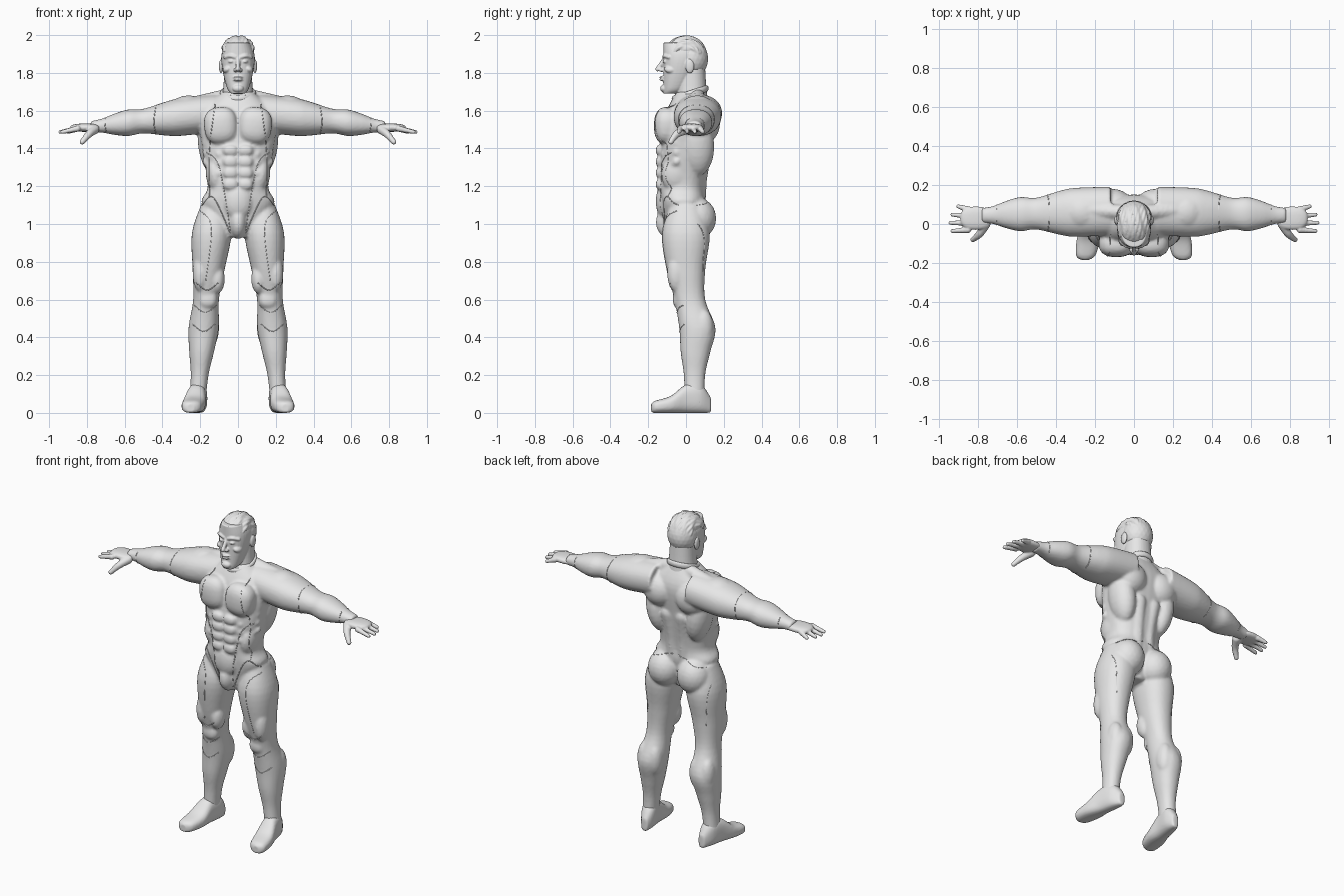
import bpy, bmesh, math
from mathutils import Vector, Matrix
from mathutils.bvhtree import BVHTree

cube = bpy.data.objects.get("Cube")
if cube:
    bpy.data.objects.remove(cube, do_unlink=True)

shade = (0.8, 0.8, 0.8, 1)
grey = bpy.data.materials.new("plain_grey")
grey.use_nodes = True
grey.diffuse_color = shade
grey.node_tree.nodes["Principled BSDF"].inputs["Base Color"].default_value = shade


def smooth_path(rows, steps):
    """Smooth curve through rows of equal length."""
    result = []
    last = len(rows) - 1
    for i in range(last):
        before, start = rows[max(i - 1, 0)], rows[i]
        end, after = rows[i + 1], rows[min(i + 2, last)]
        for step in range(steps):
            t = step / steps
            row = []
            for p, q, r, s in zip(before, start, end, after):
                leave, arrive = (r - p) / 2, (s - q) / 2
                bend = r - q
                row.append(q + t * (leave + t * (3 * bend - 2 * leave - arrive
                                                 + t * (leave + arrive - 2 * bend))))
            result.append(row)
    result.append(list(rows[last]))
    return result


def loft(bm, axis, rows, power=2.2, sides=32):
    """Skin of rings across an axis; each row is a centre (x, y, z) and two radii."""
    across = [k for k in range(3) if k != axis]
    rings = []
    for row in smooth_path(rows, 5):
        ring = []
        for k in range(sides):
            angle = math.tau * k / sides
            point = Vector(row[:3])
            for which, reach, radius in zip(across, (math.cos(angle), math.sin(angle)), row[3:]):
                point[which] += radius * math.copysign(abs(reach) ** (2 / power), reach)
            ring.append(bm.verts.new(point))
        rings.append(ring)
    faces = [bm.faces.new(rings[0]), bm.faces.new(rings[-1])]
    for lower, upper in zip(rings, rings[1:]):
        for k in range(sides):
            n = (k + 1) % sides
            faces.append(bm.faces.new((lower[k], lower[n], upper[n], upper[k])))
    bmesh.ops.recalc_face_normals(bm, faces=faces)


def blob(bm, centre, radii, lean=0, power=1.0, detail=3):
    """Ellipsoid leaning about the y axis; a power below one makes it boxier."""
    rotation = Matrix.Rotation(lean, 3, 'Y')
    for vert in bmesh.ops.create_icosphere(bm, subdivisions=detail, radius=1)["verts"]:
        shape = Vector([r * math.copysign(abs(c) ** power, c) for r, c in zip(radii, vert.co)])
        vert.co = Vector(centre) + rotation @ shape


def chain(bm, points, steps=8):
    """Overlapping balls along a path of (x, y, z, radius)."""
    for x, y, z, radius in smooth_path(points, steps):
        blob(bm, (x, y, z), (radius, radius, radius), detail=2)


def fuse(name, bm, voxel, iterations, mirror=True):
    """Turn overlapping parts into one smooth skin."""
    mesh = bpy.data.meshes.new(name)
    bm.to_mesh(mesh)
    bm.free()
    mesh.materials.append(grey)
    part = bpy.data.objects.new(name, mesh)
    bpy.context.collection.objects.link(part)
    if mirror:
        part.modifiers.new("mirror", 'MIRROR').use_mirror_merge = False
    skin = part.modifiers.new("skin", 'REMESH')
    skin.mode = 'VOXEL'
    skin.voxel_size = voxel
    skin.use_smooth_shade = True
    soften = part.modifiers.new("soften", 'SMOOTH')
    soften.factor = 0.5
    soften.iterations = iterations
    return part


# Torso: height, half width, front and back depth
bm = bmesh.new()
trunk = [(.93, .05, .11, .06), (1.1, .19, .13, .1), (1.2, .16, .14, .1),
         (1.4, .19, .14, .13), (1.58, .2, .11, .15), (1.7, .08, .05, .1)]
loft(bm, 2, [(0, (back - front) / 2, z, width, (back + front) / 2)
             for z, width, front, back in trunk], power=2.4)
# Chest, abdomen and pelvis
blob(bm, (.09, -.1, 1.52), (.09, .07, .1), lean=.1, power=.8)
for row in range(4):
    blob(bm, (.04, -.13, 1.39 - .06 * row), (.04, .03, .03), power=.8)
blob(bm, (0, -.11, 1.12), (.08, .05, .1))
blob(bm, (0, -.08, 1.01), (.05, .08, .09))
blob(bm, (.12, -.05, 1.26), (.05, .08, .1), lean=.1)
for row in range(3):
    z = 1.4 - .05 * row
    chain(bm, [(.17, -.05, z + .03, .02), (.1, -.12, z - .03, .015)])
# Back and shoulders
blob(bm, (.14, .06, 1.41), (.07, .09, .16), lean=.15)
blob(bm, (.11, .1, 1.53), (.1, .08, .1))
chain(bm, [(.04, .06, 1.1, .045), (.04, .07, 1.25, .045), (.05, .1, 1.4, .045)])
chain(bm, [(.05, .06, 1.68, .04), (.22, .07, 1.64, .04)])
blob(bm, (.27, .06, 1.58), (.12, .11, .1), lean=.25)
# Arm: reach and radius, dropping steadily towards the wrist
arm = [(.12, .1), (.3, .1), (.38, .09), (.5, .065), (.58, .07), (.65, .057), (.72, .037), (.78, .03)]
loft(bm, 0, [(x, .07 - x / 30, 1.6 - .11 * x, 1.25 * r, r) for x, r in arm])
blob(bm, (.4, .06, 1.55), (.08, .09, .07), lean=.15)
# Leg: height, radius and depth offset, splayed towards the ankle
leg = [(.05, .043, .045), (.2, .047, .045), (.32, .065, .05), (.45, .08, .06), (.6, .068, .02),
       (.76, .085, 0), (.95, .105, 0), (1.1, .07, 0)]
loft(bm, 2, [(.22 - .085 * z, y, z, r, 1.2 * r) for z, r, y in leg])
blob(bm, (.1, .06, 1.03), (.1, .1, .11))
blob(bm, (.16, -.03, .6), (.05, .04, .05), power=.85)
blob(bm, (.11, -.04, .71), (.04, .05, .08))
blob(bm, (.2, -.05, .74), (.04, .05, .1))
for x in (.145, .215):
    blob(bm, (x, .09, .45), (.045, .055, .1))
body = fuse("suited_body", bm, .009, 2)

# Boots: distance along the foot, half width and height
bm = bmesh.new()
foot = [(-.184, .02, .05), (-.16, .05, .065), (-.08, .06, .09), (0, .05, .15), (.08, .044, .15), (.132, .02, .08)]
loft(bm, 1, [(.22 - .17 * y, y, h / 2, w, h / 2) for y, w, h in foot], power=2.6)
fuse("boots", bm, .008, 2)

# Hands: palm, four fingers and thumb
bm = bmesh.new()
blob(bm, (.81, .03, 1.51), (.08, .06, .022), power=.8)
for finger in range(4):
    y = .035 * finger - .03
    tip = .94 - .01 * (finger - 1) ** 2
    chain(bm, [(.85, y, 1.505, .017), (tip, 1.2 * y, 1.487, .011)])
chain(bm, [(.76, 0, 1.5, .026), (.79, -.05, 1.475, .02), (.825, -.08, 1.434, .014)])
fuse("hands", bm, .005, 2)

# Head: neck, then skull as height, half width and back depth
bm = bmesh.new()
loft(bm, 2, [(0, .03, z, r, r) for z, r in ((1.6, .1), (1.7, .08), (1.85, .07))])
skull = [(1.69, .035, -.05), (1.72, .058, 0), (1.82, .083, .06), (1.9, .087, .09), (1.96, .065, .07)]
loft(bm, 2, [(0, (back - .12) / 2, z, w, (back + .12) / 2) for z, w, back in skull], power=2.3)
# Nose, eyes, brows, cheeks, lips, chin and ears
chain(bm, [(0, -.11, 1.88, .011), (0, -.15, 1.82, .013)])
blob(bm, (.013, -.13, 1.815), (.011, .015, .01))
blob(bm, (.036, -.1, 1.86), (.018, .024, .01))
chain(bm, [(.014, -.116, 1.883, .01), (.04, -.113, 1.89, .01), (.068, -.09, 1.883, .01)])
blob(bm, (.055, -.08, 1.82), (.027, .035, .02), lean=.5)
for z in (1.763, 1.777):
    blob(bm, (0, -.12, z), (.026, .022, .006))
blob(bm, (0, -.117, 1.717), (.03, .02, .02))
blob(bm, (.09, .02, 1.835), (.011, .024, .038))
fuse("head", bm, .0045, 1)

# Hair: close cap with strands swept from the brow to the nape
bm = bmesh.new()
blob(bm, (0, .03, 1.875), (.09, .088, .1))
blob(bm, (0, -.005, 1.925), (.085, .105, .06))
strands, knots = 13, 9
for strand in range(strands):
    spread = 2.4 * (strand / (strands - 1) - .5)
    path = []
    for knot in range(knots):
        along = knot / (knots - 1)
        turn = .4 + 2.5 * along
        side = spread + .4 * (along - .5) * math.cos(spread)
        wave = .004 * math.sin(12 * along + 2 * strand)
        path.append((.08 * math.sin(side) + wave,
                     -.105 * math.cos(turn) * math.cos(.8 * side),
                     1.89 + .1 * math.sin(turn) * math.cos(side) ** .7 + wave / 2,
                     .011 - .003 * along))
    chain(bm, path, steps=5)
fuse("hair", bm, .0045, 1, mirror=False)

# Collar: padded ring tilted down at the front
bm = bmesh.new()
beads = 60
for bead in range(beads):
    angle = math.tau * bead / beads
    forward = math.cos(angle)
    blob(bm, (.085 * math.sin(angle), .022 - .088 * forward, 1.69 - .028 * forward),
         (.011, .011, .019), detail=2)
fuse("collar", bm, .005, 1, mirror=False)

# Suit seams: (x, z) paths laid onto the skin from the front or the back
tree = BVHTree.FromObject(body, bpy.context.evaluated_depsgraph_get())
front, rear = -1, 1
seams = [
    (front, [(.12, 1.64), (.15, 1.4), (.15, 1.14)]),
    (front, [(.17, 1.38), (.1, 1.3), (.04, .96)]),
    (front, [(.19, 1.1), (.13, 1.14), (.04, .95)]),
    (front, [(.2, 1.07), (.14, .98), (.17, .7)]),
    (rear, [(.02, 1.15), (.18, 1.1)]),
    (rear, [(.22, 1), (.2, .75)]),
]
for z in (.45, .55, .67):
    middle = .22 - .085 * z
    seams.append((front, [(middle - .06, z + .02), (middle, z - .02), (middle + .06, z + .02)]))
for facing in (front, rear):
    for x in (.43, .69):
        seams.append((facing, [(x, 1.65), (x + .015, 1.54), (x, 1.46)]))

curve = bpy.data.curves.new("suit_seams", 'CURVE')
curve.dimensions = '3D'
curve.bevel_depth = .0025
curve.bevel_resolution = 0
curve.materials.append(grey)
for facing, points in seams:
    for side in (-1, 1):
        hits = [tree.ray_cast(Vector((side * x, facing, z)), Vector((0, -facing, 0)))[0]
                for x, z in smooth_path(points, 12)]
        hits = [hit for hit in hits if hit]
        if len(hits) > 1:
            spline = curve.splines.new('POLY')
            spline.points.add(len(hits) - 1)
            for point, hit in zip(spline.points, hits):
                point.co = (*hit, 1)
bpy.context.collection.objects.link(bpy.data.objects.new("suit_seams", curve))
